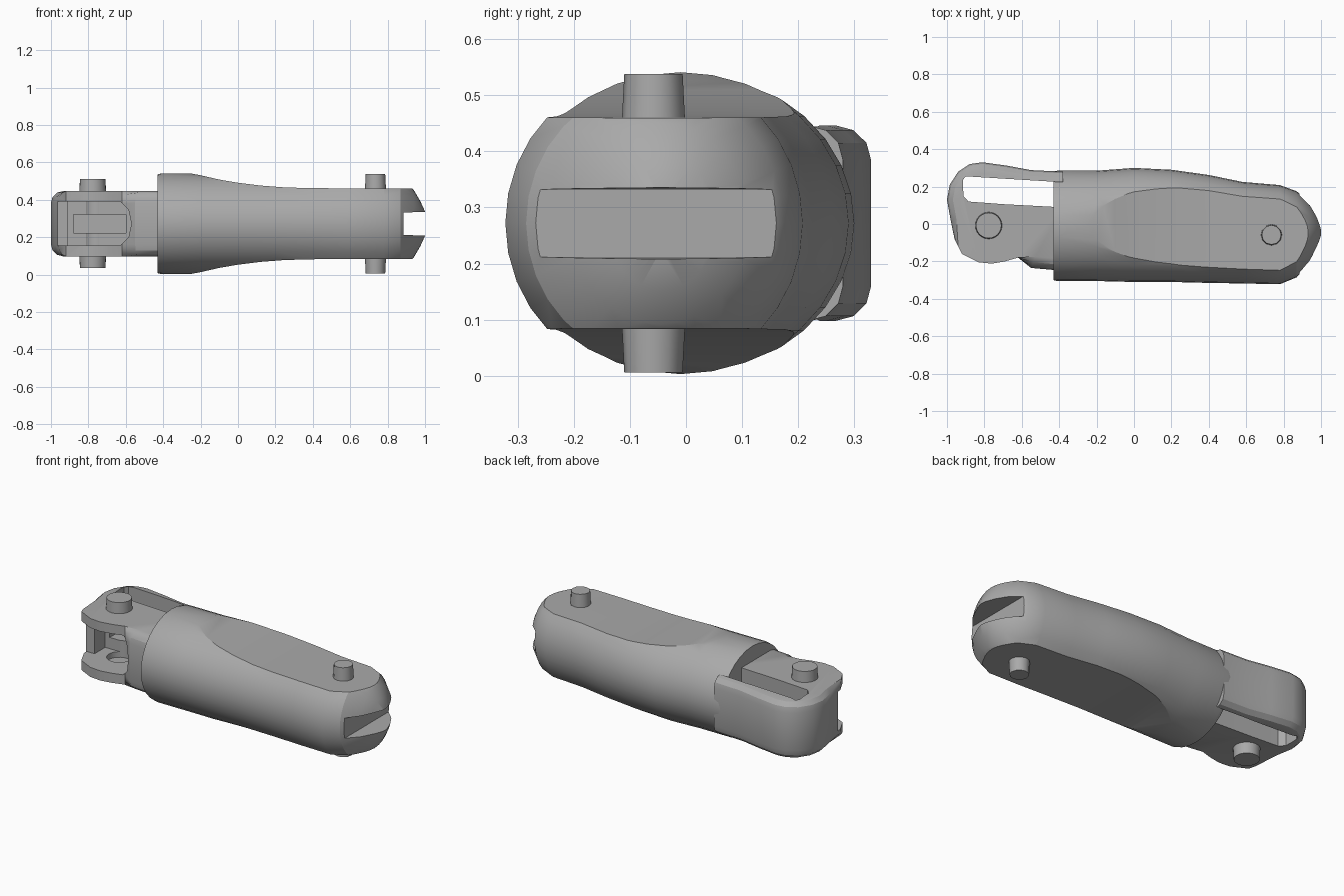
import bpy, bmesh, math
from math import sin, cos, pi

cube = bpy.data.objects.get("Cube")
if cube:
    bpy.data.objects.remove(cube, do_unlink=True)

MID = 0.272  # height of the plane of symmetry
grey = bpy.data.materials.new("neutral_grey")
grey.use_nodes = True
COLOR = (0.4, 0.4, 0.4, 1)
grey.diffuse_color = COLOR
grey.node_tree.nodes["Principled BSDF"].inputs["Base Color"].default_value = COLOR


def finish(name, bm):
    bmesh.ops.recalc_face_normals(bm, faces=bm.faces)
    mesh = bpy.data.meshes.new(name)
    bm.to_mesh(mesh)
    bm.free()
    mesh.materials.append(grey)
    ob = bpy.data.objects.new(name, mesh)
    bpy.context.collection.objects.link(ob)
    return ob


def prism_mesh(points, lo, hi, axis="z"):
    """Extrude a closed outline along z (points are x, y) or y (points are x, z)."""
    bm = bmesh.new()
    place = (lambda p, h: (p[0], p[1], h)) if axis == "z" else (lambda p, h: (p[0], h, p[1]))
    a = [bm.verts.new(place(p, lo)) for p in points]
    b = [bm.verts.new(place(p, hi)) for p in points]
    bm.faces.new(a)
    bm.faces.new(b[::-1])
    for i in range(len(a)):
        j = (i + 1) % len(a)
        bm.faces.new((a[i], a[j], b[j], b[i]))
    return bm


def cut(target, cutters):
    """Subtract the cutters, then bake the result into the target mesh."""
    for c in cutters:
        c.hide_render = True
        mod = target.modifiers.new("cut", "BOOLEAN")
        mod.operation = "DIFFERENCE"
        mod.solver = "EXACT"
        mod.object = c
    deps = bpy.context.evaluated_depsgraph_get()
    mesh = bpy.data.meshes.new_from_object(target.evaluated_get(deps))
    target.modifiers.clear()
    target.data = mesh
    for c in cutters:
        bpy.data.objects.remove(c, do_unlink=True)


def smooth(ob, angle):
    bpy.ops.object.select_all(action="DESELECT")
    ob.select_set(True)
    bpy.context.view_layer.objects.active = ob
    bpy.ops.object.shade_smooth_by_angle(angle=math.radians(angle))


def stub(name, x, y, z0, z1, r0, r1, sides):
    """Slightly tapered round peg from z0 to z1."""
    bm = bmesh.new()
    bmesh.ops.create_cone(bm, cap_ends=True, segments=sides, radius1=r0, radius2=r1, depth=z1 - z0)
    bmesh.ops.translate(bm, verts=bm.verts, vec=(x, y, (z0 + z1) / 2))
    return finish(name, bm)


# Main body: oval sections along x (x, low y, high y, half height)
sections = [
    (-0.43, -0.30, 0.28, 0.264), (-0.41, -0.305, 0.285, 0.269), (-0.2, -0.305, 0.285, 0.269),
    (0.0, -0.31, 0.30, 0.27), (0.2, -0.31, 0.29, 0.27), (0.4, -0.315, 0.262, 0.27),
    (0.58, -0.318, 0.225, 0.272), (0.78, -0.322, 0.208, 0.272), (0.87, -0.285, 0.175, 0.245),
    (0.94, -0.205, 0.11, 0.18), (0.975, -0.14, 0.055, 0.12), (1.0, -0.09, 0.0, 0.065),
]
SIDES = 32
bm = bmesh.new()
rings = []
for x, lo, hi, h in sections:
    c, w = (lo + hi) / 2, (hi - lo) / 2
    rings.append([bm.verts.new((x, c + w * cos(2 * pi * k / SIDES), MID + h * sin(2 * pi * k / SIDES)))
                  for k in range(SIDES)])
for a, b in zip(rings, rings[1:]):
    for k in range(SIDES):
        j = (k + 1) % SIDES
        bm.faces.new((a[k], a[j], b[j], b[k]))
bm.faces.new(rings[0])
bm.faces.new(rings[-1])
body = finish("body", bm)

# Scooped flats above and below, and the tongue slot in the tip
scoop = [(-0.27, 0.272), (-0.2, 0.259), (-0.1, 0.236), (0.0, 0.219), (0.12, 0.204),
         (0.25, 0.194), (0.4, 0.19), (1.1, 0.187), (1.1, 0.5), (-0.27, 0.5)]
cutters = [finish("scoop_cutter", prism_mesh([(x, MID + s * d) for x, d in scoop], -0.6, 0.6, "y"))
           for s in (1, -1)]
slot = [(0.885, 0.212), (1.1, 0.205), (1.1, 0.338), (0.885, 0.332)]
cutters.append(finish("tip_slot_cutter", prism_mesh(slot, -0.6, 0.6, "y")))
cut(body, cutters)
smooth(body, 25)

# Clevis: plan outline with rounded back strap and neck
plan = [(-0.38, -0.25), (-0.55, -0.235), (-0.62, -0.18), (-0.69, -0.2), (-0.76, -0.212),
        (-0.83, -0.205), (-0.92, -0.16), (-0.96, -0.08), (-0.98, 0.02), (-1.0, 0.13), (-0.985, 0.21),
        (-0.94, 0.28), (-0.88, 0.32), (-0.81, 0.33), (-0.68, 0.312), (-0.55, 0.288), (-0.38, 0.28)]
bm = prism_mesh(plan, 0.098, 0.446)
rims = []
for e in bm.edges:
    p, q = e.verts
    m = (p.co + q.co) / 2
    flat = abs(p.co.z - q.co.z) < 1e-4
    if flat and m.x < -0.39 and (m.y > -0.03 or m.x > -0.59):
        rims.append(e)
bmesh.ops.recalc_face_normals(bm, faces=bm.faces)
bmesh.ops.bevel(bm, geom=rims, offset=0.062, segments=3, profile=0.5, affect="EDGES")
clevis = finish("clevis", bm)

# Openings: strap gap, front mouth, inner window and pin bores
gap = [(-0.9, 0.255), (-0.915, 0.235), (-0.912, 0.15), (-0.885, 0.12), (-0.7, 0.106),
       (-0.36, 0.088), (-0.36, 0.222)]
mouth = [(-0.91, 0.155), (-0.63, 0.155), (-0.585, 0.2), (-0.57, MID), (-0.585, 0.345),
         (-0.63, 0.39), (-0.91, 0.39)]
corner = [(-1.1, 0.155), (-0.85, 0.155), (-0.85, 0.39), (-1.1, 0.39)]
window = [(-0.88, 0.222), (-0.6, 0.222), (-0.6, 0.322), (-0.88, 0.322)]
PIN_X, PIN_Y = -0.777, -0.008
cut(clevis, [
    finish("gap_cutter", prism_mesh(gap, -0.1, 0.7)),
    finish("mouth_cutter", prism_mesh(mouth, -0.5, 0.05, "y")),
    finish("corner_cutter", prism_mesh(corner, -0.5, -0.05, "y")),
    finish("window_cutter", prism_mesh(window, 0.0, 0.16, "y")),
    stub("bore_cutter", PIN_X, PIN_Y, -0.1, 0.7, 0.068, 0.068, 24),
])
smooth(clevis, 28)

# Pins, mirrored above and below the plane of symmetry
for side, s in (("upper", 1), ("lower", -1)):
    for name, x, y, d0, d1, r0, r1, n in (
            ("clevis_pin", PIN_X, PIN_Y, 0.15, 0.238, 0.073, 0.068, 24),
            ("tip_pin", 0.735, -0.058, 0.17, 0.266, 0.057, 0.052, 12)):
        ends = [(MID + s * d0, r0), (MID + s * d1, r1)]
        (z0, a), (z1, b) = sorted(ends)
        smooth(stub(side + "_" + name, x, y, z0, z1, a, b, n), 35)
